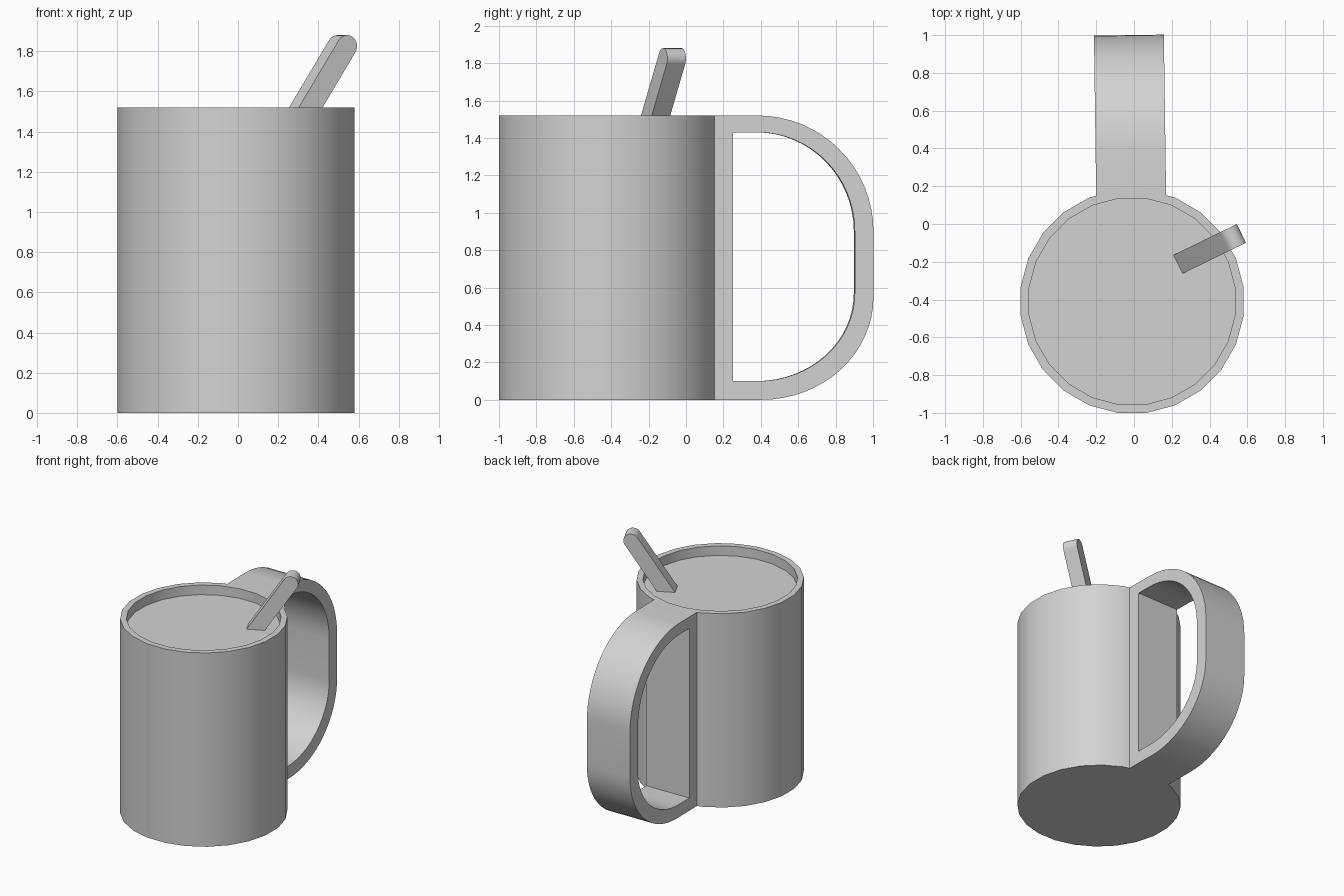
import bpy, bmesh, math
from mathutils import Matrix

cube = bpy.data.objects.get("Cube")
if cube:
    bpy.data.objects.remove(cube)

GREY = (0.65, 0.65, 0.65, 1)
grey = bpy.data.materials.new("plain grey")
grey.use_nodes = True
grey.diffuse_color = GREY
grey.node_tree.nodes["Principled BSDF"].inputs["Base Color"].default_value = GREY

HEIGHT = 1.52


def finish(name, bm, matrix):
    """Turn a bmesh into a smooth-shaded object with sharp corners kept."""
    bmesh.ops.recalc_face_normals(bm, faces=bm.faces)
    bm.transform(matrix)
    mesh = bpy.data.meshes.new(name)
    bm.to_mesh(mesh)
    bm.free()
    mesh.materials.append(grey)
    obj = bpy.data.objects.new(name, mesh)
    bpy.context.collection.objects.link(obj)
    bpy.ops.object.select_all(action='DESELECT')
    obj.select_set(True)
    bpy.context.view_layer.objects.active = obj
    bpy.ops.object.shade_smooth_by_angle(angle=math.radians(30))
    return obj


def arc(cx, cz, rx, rz, start, end, steps):
    angles = [math.radians(start + (end - start) * i / steps) for i in range(steps + 1)]
    return [(cx + rx * math.cos(a), cz + rz * math.sin(a)) for a in angles]


def prism(name, loops, width, matrix):
    """Fill closed xz outlines (later ones are holes) and extrude along y."""
    bm = bmesh.new()
    edges = []
    for loop in loops:
        verts = [bm.verts.new((x, -width / 2, z)) for x, z in loop]
        edges += [bm.edges.new((v, verts[i - 1])) for i, v in enumerate(verts)]
    bmesh.ops.triangle_fill(bm, edges=edges, use_beauty=True, normal=(0, -1, 0))
    new = bmesh.ops.extrude_face_region(bm, geom=list(bm.faces), use_keep_orig=True)["geom"]
    moved = [g for g in new if isinstance(g, bmesh.types.BMVert)]
    bmesh.ops.translate(bm, verts=moved, vec=(0, width, 0))
    return finish(name, bm, matrix)


# Mug body: revolved wall, rim and drink surface
profile = [(0, 0), (0.595, 0), (0.595, HEIGHT), (0.55, HEIGHT), (0.55, 1.445), (0, 1.445)]
bm = bmesh.new()
verts = [bm.verts.new((r, 0, z)) for r, z in profile]
edges = [bm.edges.new(pair) for pair in zip(verts, verts[1:])]
bmesh.ops.spin(bm, geom=verts + edges, axis=(0, 0, 1), cent=(0, 0, 0),
               angle=2 * math.pi, steps=24)
bmesh.ops.remove_doubles(bm, verts=bm.verts, dist=0.0005)
finish("mug_body", bm, Matrix.Translation((-0.01, -0.41, 0)) @ Matrix.Rotation(math.radians(7.5), 4, 'Z'))

# Handle: D-shaped loop at the back
outer = ([(0.14, HEIGHT), (0.14, 0)]
         + arc(0.4, 0.55, 0.6, 0.55, -90, 0, 16)
         + arc(0.38, 0.9, 0.62, 0.62, 0, 90, 16))
inner = ([(0.25, 1.43), (0.25, 0.1)]
         + arc(0.38, 0.57, 0.52, 0.47, -90, 0, 16)
         + arc(0.38, 0.9, 0.52, 0.53, 0, 90, 16))
prism("handle", [outer, inner], 0.37,
      Matrix.Translation((-0.013, 0, 0)) @ Matrix.Rotation(math.radians(90.8), 4, 'Z'))

# Stirring stick: round-ended bar leaning on the rim
bar = [(-0.055, -0.56), (0.055, -0.56)] + arc(0, 0, 0.055, 0.055, 0, 180, 12)
prism("stirring_stick", [bar], 0.11,
      Matrix.Translation((0.519, -0.074, 1.825))
      @ Matrix.Rotation(math.radians(26), 4, 'Z')
      @ Matrix.Rotation(math.radians(33.5), 4, 'Y'))
